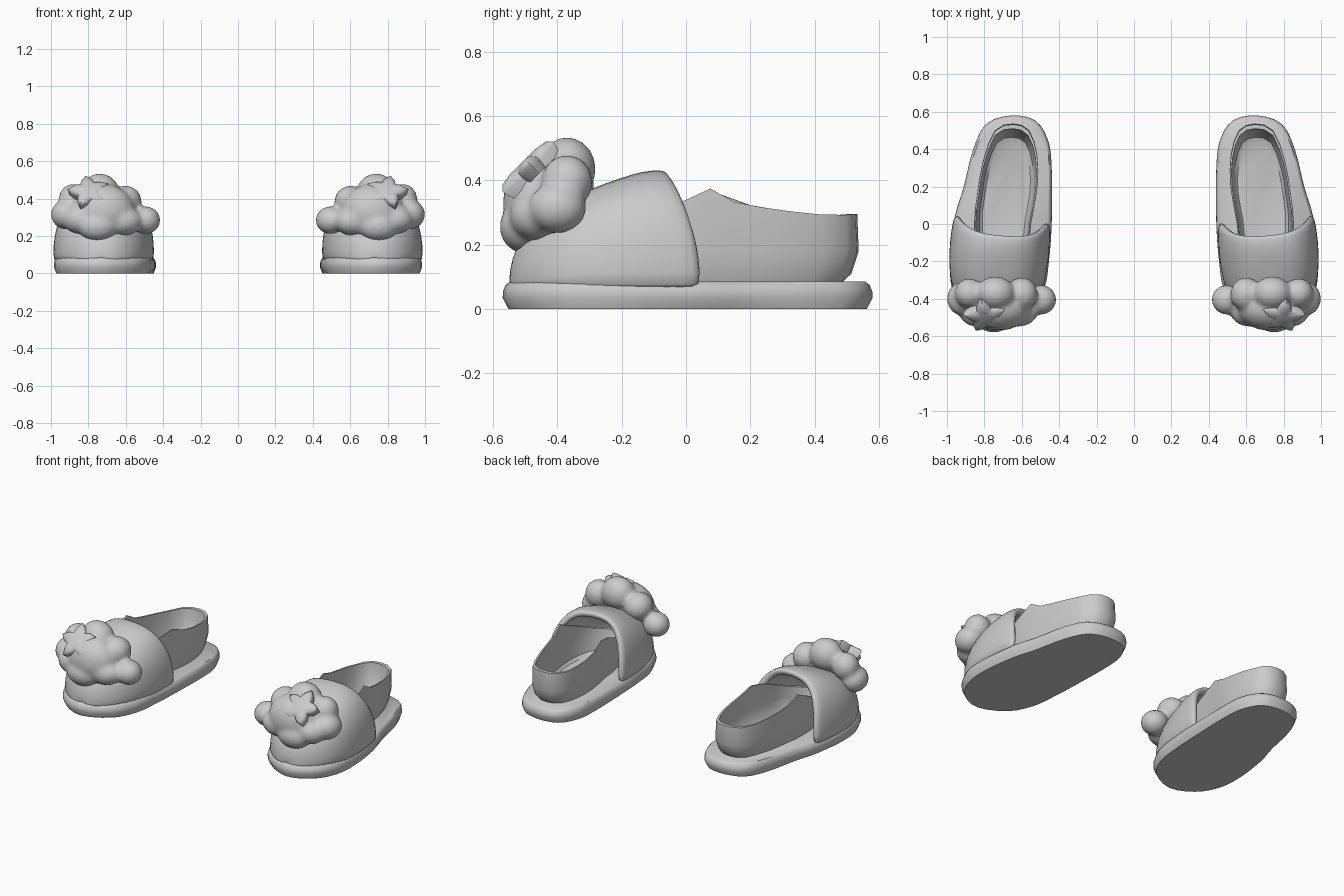
import bpy, bmesh, math
from mathutils import Vector, Matrix

cube = bpy.data.objects.get("Cube")
if cube:
    bpy.data.objects.remove(cube, do_unlink=True)

GREY = (0.6, 0.6, 0.6, 1)
felt = bpy.data.materials.new("soft_grey")
felt.use_nodes = True
felt.diffuse_color = GREY
felt.node_tree.nodes["Principled BSDF"].inputs["Base Color"].default_value = GREY


def finish(name, bm, angle=40):
    bmesh.ops.recalc_face_normals(bm, faces=bm.faces)
    mesh = bpy.data.meshes.new(name)
    bm.to_mesh(mesh)
    bm.free()
    mesh.materials.append(felt)
    ob = bpy.data.objects.new(name, mesh)
    bpy.context.collection.objects.link(ob)
    bpy.ops.object.select_all(action="DESELECT")
    ob.select_set(True)
    bpy.context.view_layer.objects.active = ob
    bpy.ops.object.shade_smooth_by_angle(angle=math.radians(angle))
    return ob


def mirror(ob):
    """Repeat the part on the other slipper."""
    mod = ob.modifiers.new("other_slipper", "MIRROR")
    mod.use_mirror_merge = False


def smooth_loop(points, steps):
    """Closed Catmull-Rom curve through the points."""
    pts = [Vector(p) for p in points]
    n, out = len(pts), []
    for i in range(n):
        a, b, c, d = (pts[(i + k) % n] for k in (-1, 0, 1, 2))
        for s in range(steps):
            t = s / steps
            out.append(0.5 * (2 * b + (c - a) * t + (2 * a - 5 * b + 4 * c - d) * t * t
                              + (3 * b - a - 3 * c + d) * t ** 3))
    return out


def loft(rings, closed=True):
    bm = bmesh.new()
    rows = [[bm.verts.new(p) for p in ring] for ring in rings]
    n = len(rows[0])
    for r0, r1 in zip(rows, rows[1:]):
        for i in range(n if closed else n - 1):
            j = (i + 1) % n
            bm.faces.new((r0[i], r0[j], r1[j], r1[i]))
    return bm, rows


def lerp_table(table, v):
    """Piecewise linear lookup in a table sorted by rising key."""
    for (a, fa), (b, fb) in zip(table, table[1:]):
        if v <= b:
            return fa + (fb - fa) * max(0, (v - a) / (b - a))
    return table[-1][1]


# Sole: rounded slab
outline = smooth_loop([(.66, .58), (.53, .555), (.46, .45), (.44, .3), (.44, 0), (.455, -.2),
                       (.48, -.35), (.56, -.49), (.73, -.57), (.88, -.51), (.965, -.38),
                       (.985, -.2), (.96, .03), (.91, .2), (.86, .4), (.79, .535)], 3)
mid = Vector((.7, 0))
rings = []
for z, inset in [(0, .018), (.035, 0), (.055, .001), (.075, .009), (.085, .022)]:
    ring = []
    for p in outline:
        q = p - (p - mid).normalized() * inset
        ring.append((q.x, q.y, z))
    rings.append(ring)
bm, rows = loft(rings)
bm.faces.new(rows[0])
bm.faces.new(rows[-1])
mirror(finish("sole", bm, 50))

# Toe cap: arches running from the instep to the toe, y, inner x, outer x, top, lean
stations = [(.055, .448, .962, .425, .09), (0, .446, .975, .435, .06), (-.1, .447, .988, .43, .03),
            (-.2, .455, .992, .41, 0), (-.3, .472, .985, .375, 0), (-.4, .505, .955, .325, 0),
            (-.48, .56, .9, .27, 0), (-.53, .63, .83, .2, 0), (-.55, .69, .77, .11, 0)]
rings = []
for y, x0, x1, top, lean in stations:
    ring = []
    for i in range(17):
        a = math.pi * i / 16
        c, s = math.cos(a), max(0, math.sin(a))
        u = math.copysign(abs(c) ** .75, c)
        v = s ** .75
        ring.append(((x0 + x1) / 2 + u * (x1 - x0) / 2,
                     y - lean * v * v - lean * .25 * (1 - u), .06 + v * (top - .06)))
    rings.append(ring)
bm, rows = loft(rings, closed=False)
bm.faces.new(rows[-1])
cap = finish("toe_cap", bm, 80)
shell = cap.modifiers.new("thickness", "SOLIDIFY")
shell.thickness = .04
shell.offset = -1
cap.modifiers.new("rolled_edge", "SUBSURF").levels = 1
cap.modifiers["rolled_edge"].render_levels = 1
mirror(cap)

# Heel cup: thin wall with a rim that rises to the instep, and a footbed
rim = smooth_loop([(.645, .537), (.56, .5), (.517, .37), (.515, .2), (.55, 0), (.58, -.2),
                   (.7, -.38), (.83, -.2), (.855, 0), (.84, .15), (.81, .33), (.745, .5)], 2)
rim_height = [(-.4, .2), (-.2, .26), (0, .34), (.06, .385), (.14, .335), (.27, .31),
              (.46, .29), (.54, .296)]
mid = Vector((.68, .08))
rings = []
for scale, base, rise in [(.86, .07, 0), (.95, .11, 0), (1, .18, 0), (.99, 0, 1),
                          (.94, 0, 1), (.92, .2, 0), (.84, .12, 0), (.75, .105, 0)]:
    ring = []
    for p in rim:
        q = mid + (p - mid) * scale
        ring.append((q.x, q.y, base + rise * lerp_table(rim_height, p.y)))
    rings.append(ring)
bm, rows = loft(rings)
bm.faces.new(rows[0])
bm.faces.new(rows[-1])
mirror(finish("heel_cup", bm, 35))

# Cloud: overlapping puffs fused into one soft body
puffs = [((.72, -.445, .33), (.17, .125, .15)), ((.74, -.37, .435), (.105, .09, .1)),
         ((.60, -.375, .385), (.085, .09, .085)), ((.88, -.37, .395), (.08, .08, .085)),
         ((.92, -.4, .315), (.08, .09, .08)), ((.495, -.405, .285), (.08, .08, .075)),
         ((.62, -.46, .28), (.11, .09, .08)), ((.84, -.46, .29), (.1, .09, .08)),
         ((.75, -.495, .255), (.11, .085, .085))]
bm = bmesh.new()
for centre, radii in puffs:
    bmesh.ops.create_icosphere(bm, subdivisions=3, radius=1,
                               matrix=Matrix.Translation(centre) @ Matrix.Diagonal((*radii, 1)))
cloud = finish("cloud_puff", bm)
fuse = cloud.modifiers.new("fuse", "REMESH")
fuse.mode = "VOXEL"
fuse.voxel_size = .012
fuse.use_smooth_shade = True
soften = cloud.modifiers.new("soften", "SMOOTH")
soften.factor = .5
soften.iterations = 8
mirror(cloud)

# Star: padded badge lying on the slope of the cloud
place = Matrix.Translation((.795, -.488, .432)) @ Matrix.Rotation(math.radians(45), 4, "X")
rings = []
for scale, z in [(.95, -.03), (1.04, 0), (1.04, .012), (.9, .026), (.5, .033)]:
    ring = []
    for i in range(20):
        a = math.radians(80 + i * 18)
        r = (.112, .088, .064, .088)[i % 4] * scale
        ring.append(place @ Vector((r * math.cos(a), r * math.sin(a), z)))
    rings.append(ring)
bm, rows = loft(rings)
bm.faces.new(rows[0])
bm.faces.new(rows[-1])
mirror(finish("star_badge", bm, 60))
